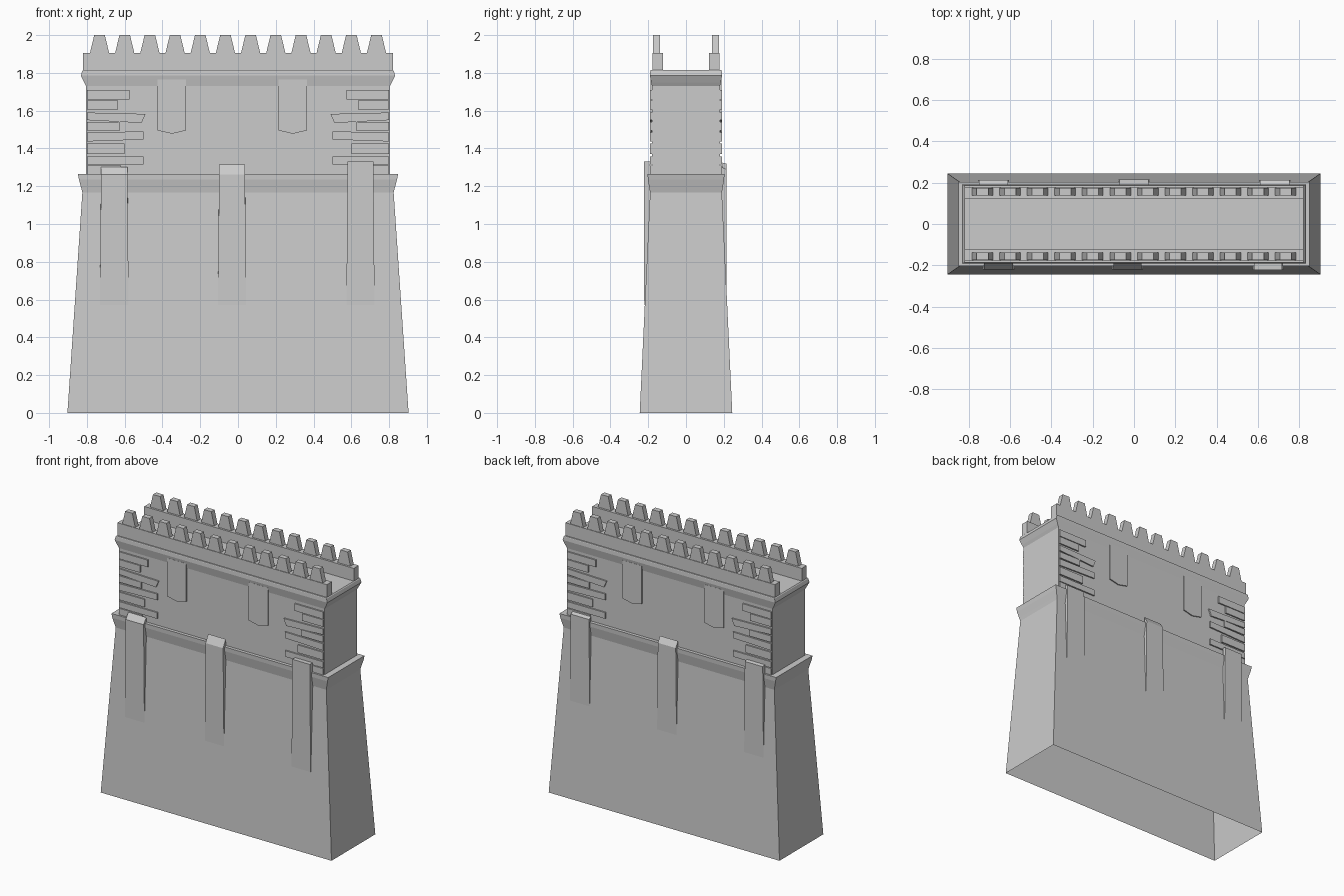
import bpy, bmesh

if "Cube" in bpy.data.objects:
    bpy.data.objects.remove(bpy.data.objects["Cube"])

def make(name, verts, faces):
    me = bpy.data.meshes.new(name)
    me.from_pydata(verts, [], faces)
    bm = bmesh.new()
    bm.from_mesh(me)
    bmesh.ops.recalc_face_normals(bm, faces=bm.faces)
    bm.to_mesh(me)
    bm.free()
    ob = bpy.data.objects.new(name, me)
    bpy.context.collection.objects.link(ob)
    return ob

def prism(name, a, b):
    """Solid between two matching outlines."""
    n = len(a)
    faces = [tuple(range(n)), tuple(range(2 * n - 1, n - 1, -1))]
    faces += [(i, (i + 1) % n, n + (i + 1) % n, n + i) for i in range(n)]
    return make(name, list(a) + list(b), faces)

def plate(name, outline, y0, y1):
    """Extrude an xz outline between two y values."""
    return prism(name, [(x, y0, z) for x, z in outline],
                 [(x, y1, z) for x, z in outline])

def stack(name, rings):
    """Rectangular rings (z, half x, half y); open below, capped on top."""
    verts = [(sx * hx, sy * hy, z) for z, hx, hy in rings
             for sx, sy in ((-1, -1), (1, -1), (1, 1), (-1, 1))]
    faces = [(4 * k + i, 4 * k + (i + 1) % 4, 4 * k + 4 + (i + 1) % 4, 4 * k + 4 + i)
             for k in range(len(rings) - 1) for i in range(4)]
    n = len(verts)
    return make(name, verts, faces + [(n - 4, n - 3, n - 2, n - 1)])

# Battered wall, ledge moulding, upper storey and top moulding
stack("gate_wall", [(0, .903, .245), (1.167, .824, .19), (1.19, .83, .194),
                    (1.235, .842, .202), (1.265, .848, .203), (1.265, .804, .18),
                    (1.73, .804, .18), (1.75, .815, .184), (1.785, .832, .191),
                    (1.81, .825, .189), (1.815, .82, .187)])

# Brick courses at the corners: inner end x, bottom z, top z, end tilt
bricks = [(.575, 1.66, 1.71, 0), (.635, 1.605, 1.655, 0), (.51, 1.55, 1.59, -.015),
          (.625, 1.495, 1.54, 0), (.50, 1.437, 1.485, .01), (.60, 1.37, 1.425, 0),
          (.50, 1.315, 1.358, 0), (.62, 1.265, 1.31, 0)]

for side, s in (("front", -1), ("back", 1)):
    # Parapet and tapered merlons
    plate(f"parapet_{side}", [(-.82, 1.80), (.82, 1.80), (.82, 1.905), (-.82, 1.905)],
          s * .123, s * .178)
    for i in range(12):
        c = -.733 + i * .1333
        plate(f"merlon_{side}_{i}", [(c - .052, 1.90), (c + .052, 1.90),
                                     (c + .028, 2.0), (c - .028, 2.0)],
              s * .137, s * .174)
    # Hanging pilasters with pointed feet
    for c in (-.35, .29):
        plate(f"pilaster_{side}", [(c - .075, 1.765), (c - .075, 1.495), (c, 1.478),
                                   (c + .075, 1.495), (c + .075, 1.765)],
              s * .16, s * .188)
    for m in (-1, 1):
        for e, z0, z1, t in bricks:
            plate(f"brick_{side}", [(m * .80, z0), (m * e, z0 + t),
                                    (m * (e - (.02 if t < 0 else 0)), z1 + t / 2),
                                    (m * .80, z1)], s * .17, s * .19)

# Buttresses: left x, right x, side, face y, top z, front edge z, foot z
for x0, x1, s, y, zt, zf, zb in (
        (-.725, -.585, -1, .22, 1.302, 1.262, .57), (-.10, .037, -1, .22, 1.315, 1.262, .57),
        (.58, .717, -1, .222, 1.33, 1.33, .57), (-.75, -.61, 1, .214, 1.325, 1.32, .62),
        (-.07, .07, 1, .215, 1.31, 1.27, .62), (.61, .753, 1, .214, 1.30, 1.29, .62)):
    w = .006
    section = [(.19, zt), (y, zf), (y - .001, zb), (.19, zb)]
    a = [(x0 - (w if z == zb else 0), s * yy, z) for yy, z in section]
    b = [(x1 + (w if z == zb else 0), s * yy, z) for yy, z in section]
    prism("buttress", a, b)
